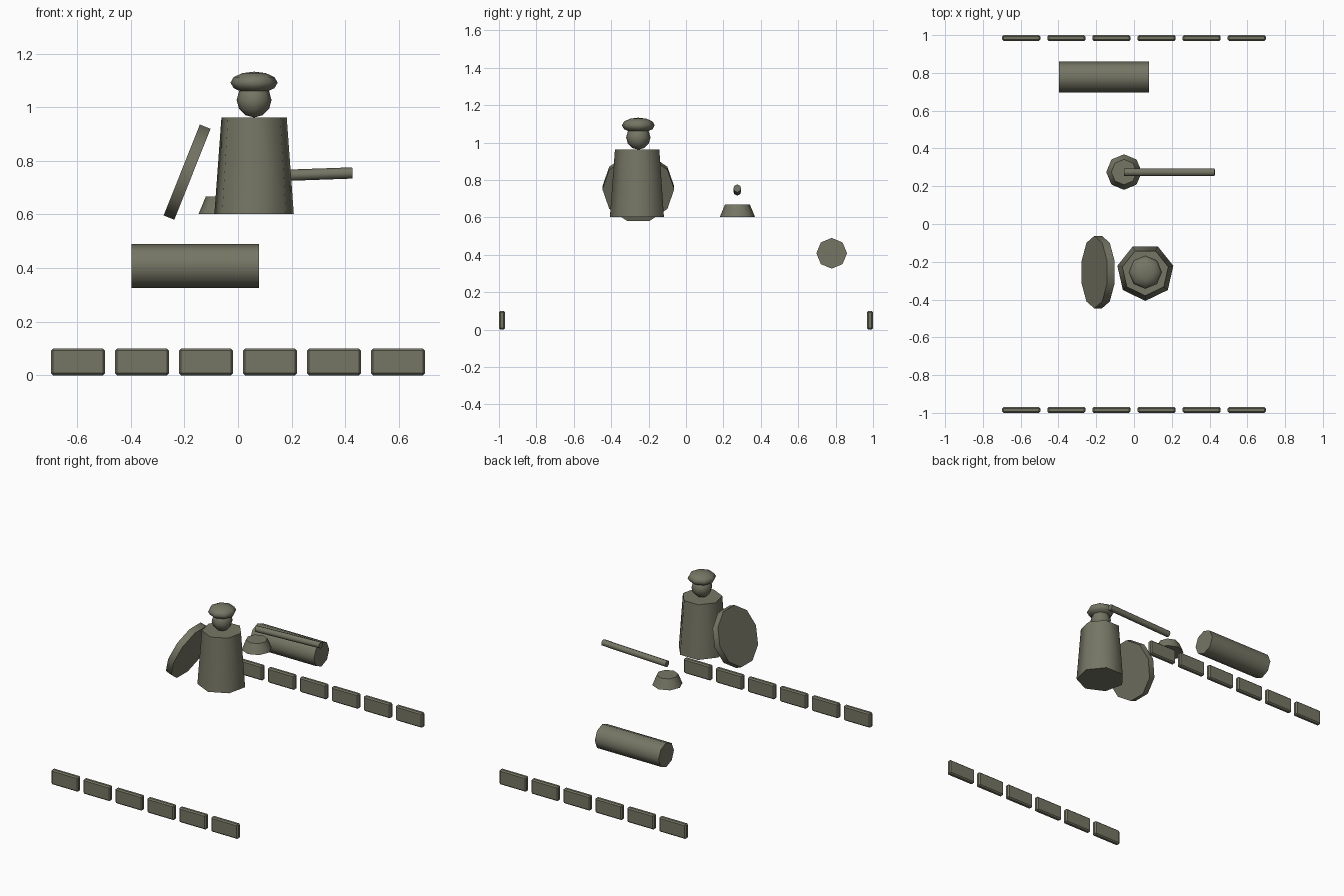
import bpy
from math import radians, pi
from mathutils import Vector

cube = bpy.data.objects.get("Cube")
if cube:
    bpy.data.objects.remove(cube, do_unlink=True)

# One olive grey paint for everything
olive = bpy.data.materials.new("olive_grey")
olive.use_nodes = True
olive.diffuse_color = (0.18, 0.18, 0.13, 1)
olive.node_tree.nodes["Principled BSDF"].inputs["Base Color"].default_value = olive.diffuse_color


def finish(name, smooth_angle=None):
    obj = bpy.context.object
    obj.name = obj.data.name = name
    obj.data.materials.clear()
    obj.data.materials.append(olive)
    bpy.ops.object.transform_apply(location=False, rotation=True, scale=True)
    if smooth_angle:
        bpy.ops.object.shade_smooth_by_angle(angle=radians(smooth_angle))
    return obj


def drum(name, sides, r1, r2, depth, centre, rotation=(0, 0, 0), smooth_angle=60):
    bpy.ops.mesh.primitive_cone_add(vertices=sides, radius1=r1, radius2=r2, depth=depth,
                                    location=centre, rotation=rotation)
    return finish(name, smooth_angle)


def ball(name, radius, height, centre):
    bpy.ops.mesh.primitive_uv_sphere_add(segments=8, ring_count=6, radius=radius, location=centre)
    bpy.context.object.scale.z = height / (2 * radius)
    return finish(name, 75)


def rod(name, sides, radius, start, end):
    start, end = Vector(start), Vector(end)
    turn = (end - start).to_track_quat('Z', 'Y').to_euler()
    return drum(name, sides, radius, radius, (end - start).length, (start + end) / 2, turn)


# Commander: tapered torso, head and beret
MAN_X, MAN_Y = 0.06, -0.255
torso = drum("torso", 7, 0.152, 0.125, 0.36, (MAN_X, MAN_Y, 0.782), (0, 0, pi))
ball("head", 0.065, 0.13, (MAN_X, MAN_Y, 1.027))
ball("beret", 0.088, 0.082, (MAN_X, MAN_Y, 1.092))

# Open hatch lid leaning away from the torso
drum("hatch_lid", 10, 0.192, 0.192, 0.043, (-0.19, MAN_Y, 0.758), (0, radians(-68.3 + 90), 0)).select_set(False)
lid = bpy.data.objects["hatch_lid"]
lid.rotation_euler = (0, radians(90), 0)

# Small gun mount and its barrel
drum("gun_mount", 8, 0.094, 0.067, 0.065, (-0.053, 0.275, 0.635))
rod("gun_barrel", 8, 0.021, (-0.052, 0.274, 0.738), (0.427, 0.274, 0.755))

# Storage drum lying across the back
rod("storage_drum", 8, 0.082, (-0.398, 0.779, 0.408), (0.079, 0.779, 0.408))

# Two rows of bevelled side plates
for side, y in (("front", -0.984), ("back", 0.984)):
    for i in range(6):
        bpy.ops.mesh.primitive_cube_add(size=1, location=((i - 2.5) * 0.2388, y, 0.05))
        bpy.context.object.scale = (0.202, 0.032, 0.1)
        plate = finish(f"{side}_plate_{i + 1}")
        bevel = plate.modifiers.new("Bevel", 'BEVEL')
        bevel.width = 0.008
        bevel.segments = 1
